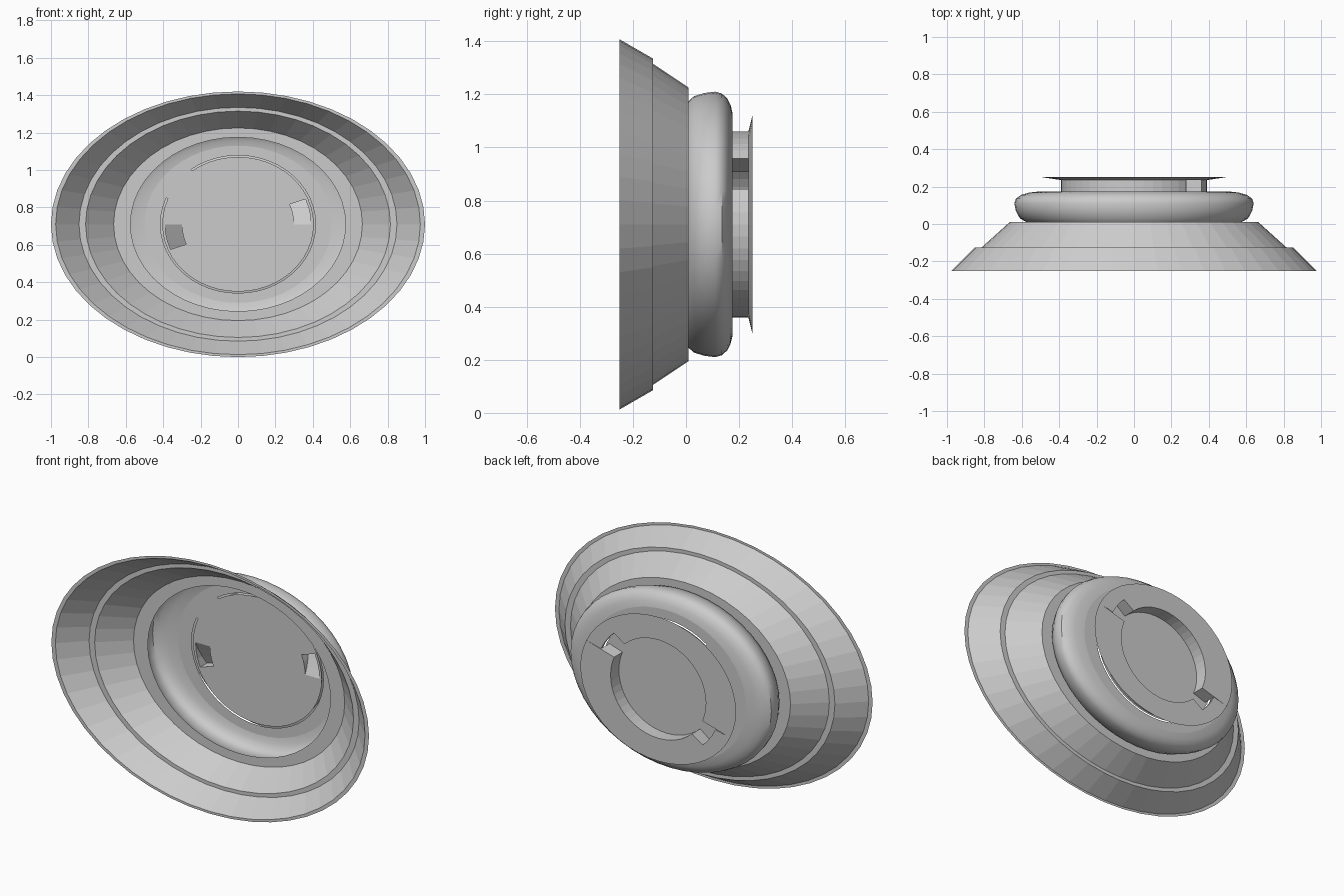
import bpy
import bmesh
import math

cube = bpy.data.objects.get("Cube")
if cube:
    bpy.data.objects.remove(cube, do_unlink=True)

SEGS = 48
CENTRE_Z = 0.71
FLOOR, NECK, BACK = 0.175, 0.235, 0.25


def point(p, i):
    """Position on the ellipse (half width, half height, depth) at step i."""
    a = math.tau * i / SEGS
    return (p[0] * math.cos(a), p[2], CENTRE_Z + p[1] * math.sin(a))


def sweep(bm, profile, start=0, steps=SEGS, caps=False):
    """Sweep an elliptical profile round the depth axis."""
    rows = [[bm.verts.new(point(p, start + s)) for p in profile]
            for s in range(steps + 1)]
    for a, b in zip(rows, rows[1:]):
        for j in range(len(profile) - 1):
            bm.faces.new((a[j], b[j], b[j + 1], a[j + 1]))
    if caps:
        bm.faces.new(rows[0])
        bm.faces.new(rows[-1][::-1])


def finish(name, bm, smooth=None):
    bmesh.ops.remove_doubles(bm, verts=bm.verts, dist=0.0005)
    bmesh.ops.recalc_face_normals(bm, faces=bm.faces)
    mesh = bpy.data.meshes.new(name)
    bm.to_mesh(mesh)
    bm.free()
    obj = bpy.data.objects.new(name, mesh)
    bpy.context.collection.objects.link(obj)
    if smooth:
        bpy.ops.object.select_all(action='DESELECT')
        obj.select_set(True)
        bpy.context.view_layer.objects.active = obj
        bpy.ops.object.shade_smooth_by_angle(angle=math.radians(smooth))
    return obj


# Stepped oval funnel with flat rims
bm = bmesh.new()
sweep(bm, [(1.0, 0.71, -0.25), (0.975, 0.697, -0.25), (0.85, 0.625, -0.125),
           (0.815, 0.605, -0.125), (0.665, 0.515, 0.01), (0.575, 0.465, 0.01)])
finish("stepped_funnel", bm)

# Rounded body behind the funnel
bm = bmesh.new()
sweep(bm, [(0.575, 0.465, 0.01), (0.61, 0.483, 0.03), (0.632, 0.495, 0.07),
           (0.64, 0.5, 0.11), (0.632, 0.493, 0.135), (0.605, 0.475, 0.155),
           (0.56, 0.45, 0.168), (0.5, 0.42, FLOOR)])
finish("rounded_body", bm, 35)

# Floor plate with a thin arc slot and two key openings
INNER, OUTER = (0.30, 0.28), (0.39, 0.35)
SLOT_IN, SLOT_OUT = (0.405, 0.36), (0.415, 0.368)
OPENING = 3
HALF = SEGS // 2
at = lambda r, y: (r[0], r[1], y)
bm = bmesh.new()
sweep(bm, [at((0, 0), FLOOR), at(INNER, FLOOR)])
for turn in (0, HALF):
    sweep(bm, [at(INNER, FLOOR), at(OUTER, FLOOR)],
          turn + OPENING, HALF - OPENING)
sweep(bm, [at(OUTER, FLOOR), at(SLOT_IN, FLOOR)])
sweep(bm, [at(SLOT_IN, FLOOR), at(SLOT_OUT, FLOOR)], 17, 4)
sweep(bm, [at(SLOT_OUT, FLOOR), (0.5, 0.42, FLOOR)])
finish("floor_plate", bm)

# Collar and flared flange, notched beside each key opening
LIP = (0.49, 0.41, BACK)
bm = bmesh.new()
for turn in (0, HALF):
    sweep(bm, [at(OUTER, FLOOR), at(OUTER, NECK), LIP,
               at(INNER, BACK), at(INNER, FLOOR)],
          turn + 2 * OPENING, HALF - OPENING, caps=True)
    sweep(bm, [at(OUTER, BACK), at(OUTER, NECK), LIP, at(OUTER, BACK)],
          turn + OPENING, OPENING)
finish("collar_flange", bm)

# Key ramps rising from the floor inside the collar
bm = bmesh.new()
for turn in (0, HALF):
    rows = []
    for s in range(OPENING + 1):
        y = FLOOR + (NECK - FLOOR) * s / OPENING
        rows.append([bm.verts.new(point(at(r, y), turn + s))
                     for r in (INNER, OUTER)])
    for a, b in zip(rows, rows[1:]):
        bm.faces.new((a[0], b[0], b[1], a[1]))
finish("key_ramps", bm)
